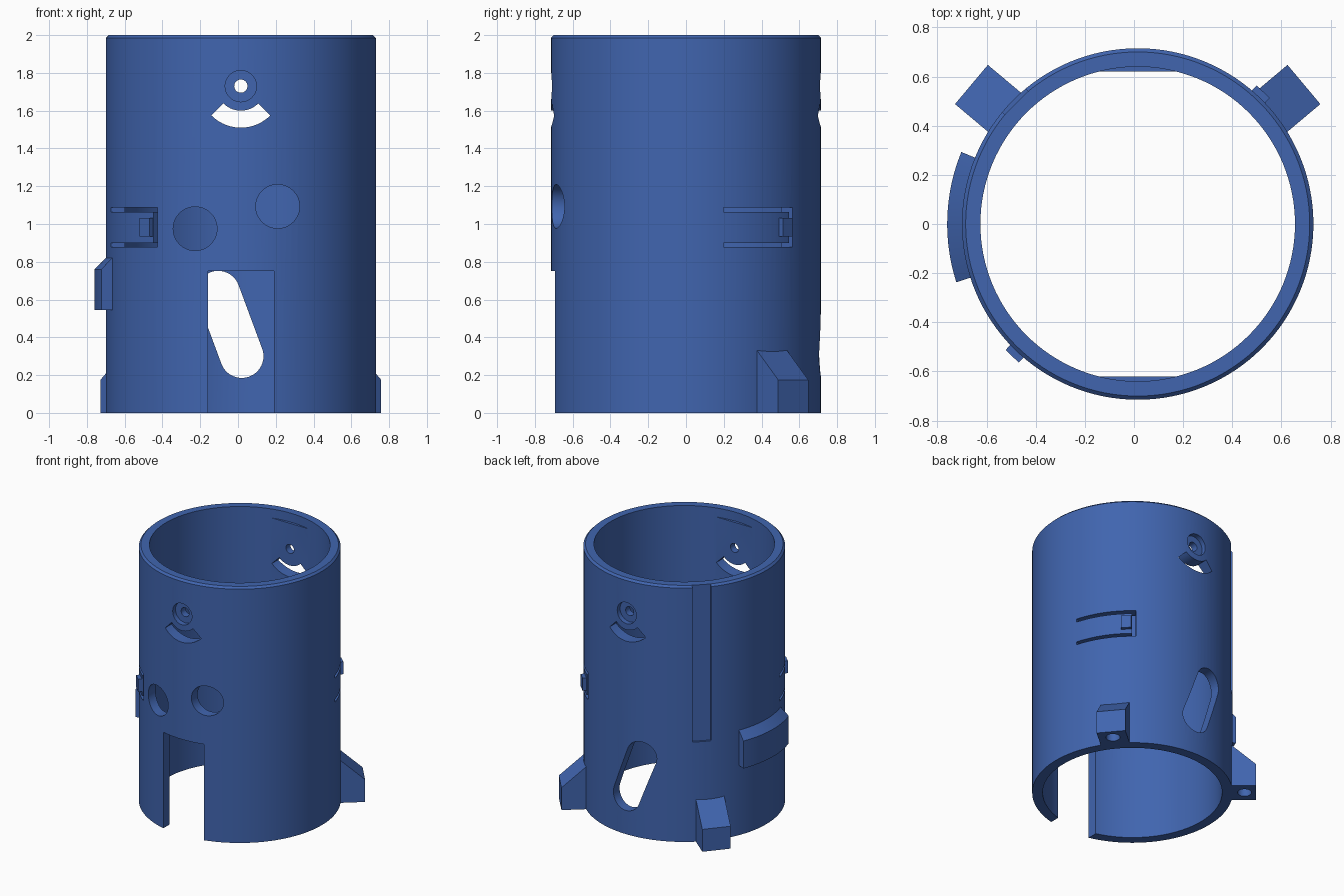
import bpy, bmesh, math
from mathutils import Matrix, Vector

if "Cube" in bpy.data.objects:
    bpy.data.objects.remove(bpy.data.objects["Cube"])

CX = 0.015                      # tube axis offset in x
R_OUT, R_IN = 0.715, 0.64
blue = bpy.data.materials.new("blue_plastic")
blue.diffuse_color = (0.052, 0.13, 0.43, 1)
blue.use_nodes = True
blue.node_tree.nodes["Principled BSDF"].inputs["Base Color"].default_value = blue.diffuse_color


def finish(name, bm):
    bmesh.ops.recalc_face_normals(bm, faces=bm.faces)
    me = bpy.data.meshes.new(name)
    bm.to_mesh(me)
    bm.free()
    me.materials.append(blue)
    ob = bpy.data.objects.new(name, me)
    bpy.context.collection.objects.link(ob)
    return ob


def prism(name, pts, lo, hi, matrix=Matrix()):
    """Extrude a 2D outline from lo to hi along local z."""
    bm = bmesh.new()
    a = [bm.verts.new((x, y, lo)) for x, y in pts]
    b = [bm.verts.new((x, y, hi)) for x, y in pts]
    n = len(pts)
    bm.faces.new(a)
    bm.faces.new(b)
    for i in range(n):
        j = (i + 1) % n
        bm.faces.new((a[i], a[j], b[j], b[i]))
    bm.transform(matrix)
    return finish(name, bm)


def lathe(name, profile, a0, a1, steps):
    """Sweep a closed (radius, z) profile round the tube axis."""
    full = abs(a1 - a0) >= 360
    bm = bmesh.new()
    rings = []
    for i in range(steps if full else steps + 1):
        t = math.radians(a0 + (a1 - a0) * i / steps)
        rings.append([bm.verts.new((CX + r * math.cos(t), r * math.sin(t), z)) for r, z in profile])
    n = len(profile)
    for i in range(steps):
        p, q = rings[i], rings[(i + 1) % len(rings)]
        for k in range(n):
            m = (k + 1) % n
            bm.faces.new((p[k], p[m], q[m], q[k]))
    if not full:
        bm.faces.new(rings[0])
        bm.faces.new(rings[-1])
    return finish(name, bm)


def rect(x0, x1, y0, y1):
    return [(x0, y0), (x1, y0), (x1, y1), (x0, y1)]


def arc(cx, cy, r, a0, a1, n):
    return [(cx + r * math.cos(math.radians(a0 + (a1 - a0) * i / n)),
             cy + r * math.sin(math.radians(a0 + (a1 - a0) * i / n))) for i in range(n + 1)]


def circle(cx, cy, r, n=48):
    return arc(cx, cy, r, 0, 360, n)[:-1]


# local (x, y, z) -> world (x, -z, y): outlines drawn in the front view
FRONT = Matrix(((1, 0, 0, 0), (0, 0, -1, 0), (0, 1, 0, 0), (0, 0, 0, 1)))


def spin(deg):
    return Matrix.Translation((CX, 0, 0)) @ Matrix.Rotation(math.radians(deg), 4, 'Z')


def boolean(target, tools, op):
    for tool in tools:
        mod = target.modifiers.new(op, 'BOOLEAN')
        mod.operation, mod.solver, mod.object = op, 'EXACT', tool
        bpy.context.view_layer.objects.active = target
        bpy.ops.object.modifier_apply(modifier=mod.name)
        bpy.data.objects.remove(tool)


def smooth(ob):
    bpy.ops.object.select_all(action='DESELECT')
    ob.select_set(True)
    bpy.context.view_layer.objects.active = ob
    bpy.ops.object.shade_smooth_by_angle(angle=math.radians(25))


# tube with a small chamfer on the top rim
tube = lathe("tube", [(R_IN, 0), (R_OUT, 0), (R_OUT, 1.985), (R_OUT - 0.015, 2), (R_IN, 2)], 0, 360, 128)

# flat pads inside the wall behind the screw holes
boolean(tube, [prism("pad", rect(CX - 0.175, CX + 0.175, 1.46, 1.93), lo, hi, FRONT)
               for lo, hi in ((0.62, 0.68), (-0.68, -0.62))], 'UNION')

cuts = []
# screw holes, counterbores and curved slots, front and back
fan = arc(CX, 1.73, 0.22, 225, 315, 20) + arc(CX, 1.73, 0.13, 315, 225, 20)
for lo, hi in ((0.5, 0.9), (-0.9, -0.5)):
    cuts.append(prism("screw_hole", circle(CX, 1.73, 0.035, 32), lo, hi, FRONT))
    cuts.append(prism("curved_slot", fan, lo, hi, FRONT))
for lo, hi in ((0.675, 0.9), (-0.9, -0.675)):
    cuts.append(prism("counterbore", circle(CX, 1.73, 0.083), lo, hi, FRONT))

# two round ports and the doorway in the front wall
for x, z in ((-0.227, 0.975), (0.21, 1.093)):
    cuts.append(prism("port", circle(x, z, 0.116), 0.4, 0.9, FRONT))
cuts.append(prism("doorway", rect(-0.16, 0.19, -0.1, 0.75), 0.4, 0.9, FRONT))

# slanted slot in the back wall
low, high = Vector((0.02, 0.3)), Vector((-0.105, 0.637))
tilt = math.degrees(math.atan2(high.y - low.y, high.x - low.x))
capsule = (arc(high.x, high.y, 0.115, tilt - 90, tilt + 90, 24)
           + arc(low.x, low.y, 0.115, tilt + 90, tilt + 270, 24))
cuts.append(prism("slanted_slot", capsule, -0.9, -0.4, FRONT))

# shallow vertical groove
cuts.append(prism("groove", rect(0.698, 0.8, -0.067, 0.067), 0.78, 2.1, spin(135)))

# U-shaped cuts that free the spring clips
for base in (0, 180):
    for a0, a1, z0, z1 in ((16.2, 50.2, 1.063, 1.088), (16.2, 50.2, 0.877, 0.9), (49.8, 52, 0.877, 1.088)):
        prof = [(0.6, z0), (0.8, z0), (0.8, z1), (0.6, z1)]
        cuts.append(lathe("clip_cut", prof, base + a0, base + a1, 12))
boolean(tube, cuts, 'DIFFERENCE')
smooth(tube)

# catches on the spring clips
for base, side in ((0, "right"), (180, "left")):
    prism("clip_catch_" + side, rect(0.67, 0.742, -0.037, 0.037), 0.935, 1.033, spin(base + 46.5))

# sloped lugs with a screw hole underneath
side_on = Matrix(((1, 0, 0, 0), (0, 0, -1, 0), (0, 1, 0, 0), (0, 0, 0, 1)))
for deg, side in ((40, "right"), (140, "left")):
    lug = prism("lug_" + side, [(0.675, 0), (0.883, 0), (0.883, 0.175), (0.698, 0.34), (0.675, 0.34)],
                -0.104, 0.104, spin(deg) @ side_on)
    boolean(lug, [prism("lug_hole", circle(0.8, 0, 0.05, 32), -0.1, 0.12, spin(deg))], 'DIFFERENCE')
    smooth(lug)

# curved rib on the left side
rib = lathe("side_rib", [(0.68, 0.545), (0.775, 0.545), (0.775, 0.76), (0.713, 0.823), (0.68, 0.823)],
            157.8, 197.8, 24)
smooth(rib)
